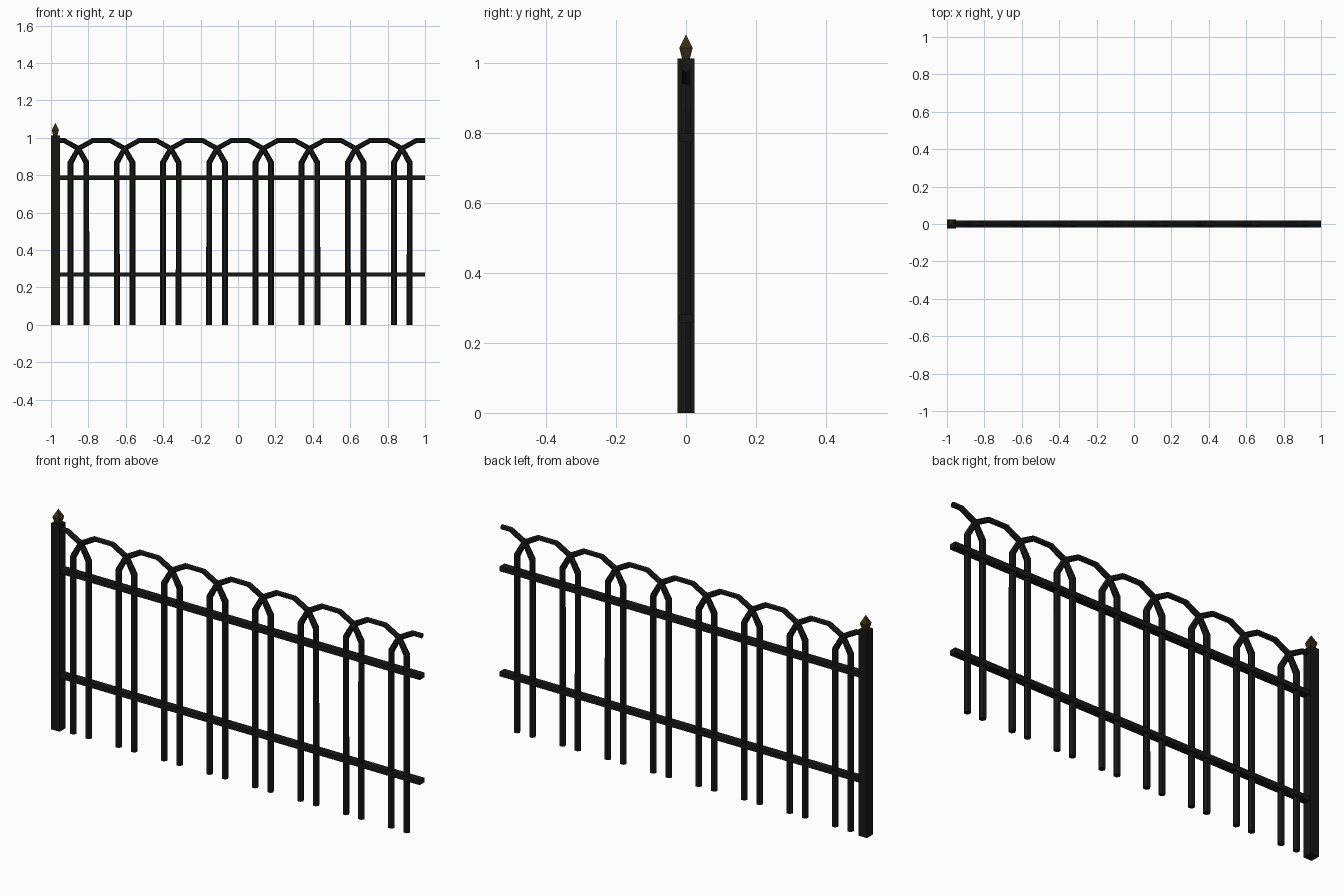
import bpy, bmesh
from mathutils import Vector
from math import cos, sin, pi

if "Cube" in bpy.data.objects:
    bpy.data.objects.remove(bpy.data.objects["Cube"])


def material(name, color):
    m = bpy.data.materials.new(name)
    m.diffuse_color = color
    m.use_nodes = True
    m.node_tree.nodes["Principled BSDF"].inputs["Base Color"].default_value = m.diffuse_color
    return m


iron = material("black_iron", (0.008, 0.009, 0.008, 1))
bronze = material("dark_bronze", (0.04, 0.028, 0.008, 1))


def finish(bm, name, mat):
    bmesh.ops.recalc_face_normals(bm, faces=bm.faces)
    me = bpy.data.meshes.new(name)
    bm.to_mesh(me)
    bm.free()
    ob = bpy.data.objects.new(name, me)
    me.materials.append(mat)
    bpy.context.collection.objects.link(ob)
    return ob


def loft(name, rings, mat):
    """Skin a list of closed rings and cap both ends."""
    bm = bmesh.new()
    vs = [[bm.verts.new(p) for p in r] for r in rings]
    n = len(vs[0])
    for a, b in zip(vs, vs[1:]):
        for i in range(n):
            j = (i + 1) % n
            bm.faces.new((a[i], a[j], b[j], b[i]))
    bm.faces.new(vs[0])
    bm.faces.new(vs[-1])
    return finish(bm, name, mat)


def bar(name, path, sides=6):
    """Hexagonal bar along a path of (x, z, radius) in the fence plane."""
    pts = [Vector((x, 0, z)) for x, z, r in path]
    rings = []
    for k, p in enumerate(pts):
        d1 = (pts[min(k + 1, len(pts) - 1)] - p).normalized()
        d0 = (p - pts[max(k - 1, 0)]).normalized()
        t = (d0 + d1).normalized()
        side = Vector((t.z, 0, -t.x))
        r = path[k][2]
        rings.append([p + side * r * cos(2 * pi * i / sides)
                      + Vector((0, r * sin(2 * pi * i / sides), 0)) for i in range(sides)])
    return loft(name, rings, iron)


def box(name, x0, x1, y, z0, z1):
    return loft(name, [[(x0, -y, z), (x1, -y, z), (x1, y, z), (x0, y, z)] for z in (z0, z1)], iron)


# Post with pointed finial
box("post", -1, -0.953, 0.0237, 0, 1.012)
px = -0.9765
loft("finial", [[(px + sx * h, sy * h, z) for sx, sy in ((-1, -1), (1, -1), (1, 1), (-1, 1))]
                for h, z in ((0.011, 1.01), (0.019, 1.042), (0.0005, 1.08))], bronze)

# Horizontal rails
box("lower_rail", -0.96, 1, 0.018, 0.258, 0.281)
box("upper_rail", -0.96, 1, 0.018, 0.774, 0.798)

# Overlapping hoops: picket, arch, picket
STEP = 0.247
HALF = [(0.048, 0.985, 0.0135), (0.1235, 0.943, 0.014), (0.1655, 0.868, 0.016), (0.1655, 0, 0.016)]
for i in range(9):
    mid = -0.9765 + STEP * i
    right = [(mid + x, z, r) for x, z, r in HALF]
    left = [(mid - x, z, r) for x, z, r in reversed(HALF)]
    if i == 0:
        path = [(mid, 0.985, 0.0135)] + right
    elif i == 8:
        path = left + [(1.0, 0.985, 0.0135)]
    else:
        path = left + right
    bar("hoop_%d" % (i + 1), path)
